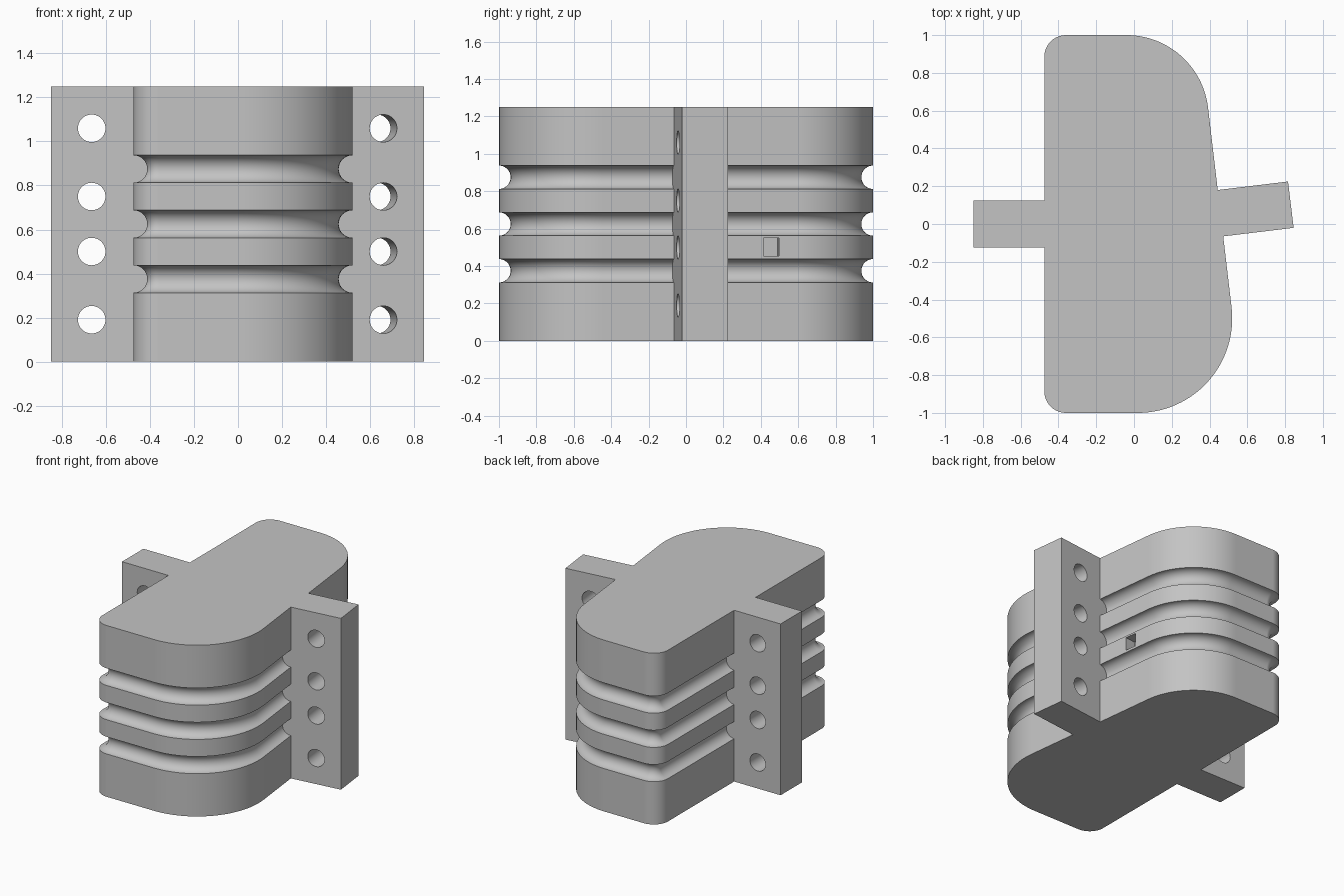
import bpy, bmesh
from math import sin, cos, pi, radians
from mathutils import Matrix, Vector

cube = bpy.data.objects.get("Cube")
if cube:
    bpy.data.objects.remove(cube, do_unlink=True)

HEIGHT = 1.25
TILT = radians(6.9)
R = 0.0625          # groove and bolt hole radius

grey = bpy.data.materials.new("plain_grey")
grey.use_nodes = True
grey.diffuse_color = (0.55, 0.55, 0.55, 1)
grey.node_tree.nodes["Principled BSDF"].inputs["Base Color"].default_value = (0.55, 0.55, 0.55, 1)


def make_object(name, bm):
    bmesh.ops.recalc_face_normals(bm, faces=bm.faces)
    mesh = bpy.data.meshes.new(name)
    bm.to_mesh(mesh)
    bm.free()
    mesh.materials.append(grey)
    obj = bpy.data.objects.new(name, mesh)
    bpy.context.collection.objects.link(obj)
    return obj


def boolean(target, tool, operation):
    """Apply a boolean, then discard the tool object."""
    mod = target.modifiers.new(operation, 'BOOLEAN')
    mod.operation, mod.object, mod.solver = operation, tool, 'EXACT'
    bpy.context.view_layer.objects.active = target
    bpy.ops.object.modifier_apply(modifier=mod.name)
    bpy.data.objects.remove(tool, do_unlink=True)


def box(name, size, matrix):
    bm = bmesh.new()
    bmesh.ops.create_cube(bm, size=1, matrix=matrix @ Matrix.Diagonal((*size, 1)))
    return make_object(name, bm)


def outline(inset):
    """Rounded body outline, moved inwards by inset."""
    corners = [  # centre x, centre y, radius, start and end angle, segments
        (0.02, -0.5, 0.5, -pi / 2, TILT, 28),
        (-0.04, 0.565, 0.435, TILT, pi / 2, 28),
        (-0.36, 0.885, 0.115, pi / 2, pi, 10),
        (-0.36, -0.885, 0.115, pi, 1.5 * pi, 10)]
    points = []
    for cx, cy, r, a, b, n in corners:
        for i in range(n + 1):
            t = a + (b - a) * i / n
            points.append((cx + (r - inset) * cos(t), cy + (r - inset) * sin(t)))
    return points


# Body: outline lofted upwards, drawn in at three half-round grooves
levels = [(0, 0)]
for z in (0.375, 0.625, 0.875):
    for i in range(17):
        t = pi * i / 16
        levels.append((z - R * cos(t), R * sin(t)))
levels.append((HEIGHT, 0))

bm = bmesh.new()
rings = [[bm.verts.new((x, y, z)) for x, y in outline(d)] for z, d in levels]
for low, high in zip(rings, rings[1:]):
    for i in range(len(low)):
        bm.faces.new((low[i - 1], low[i], high[i], high[i - 1]))
bm.faces.new(rings[0])
bm.faces.new(rings[-1])
body = make_object("grooved_block", bm)


# Bolt flanges: one square to the block, one square to its slanted side
def flange(name, inner, outer, angle, centre, hole_x):
    frame = Matrix.Translation(Vector(centre)) @ Matrix.Rotation(angle, 4, 'Z')
    middle = Matrix.Translation(((inner + outer) / 2, 0, HEIGHT / 2))
    obj = box(name, (abs(outer - inner), 0.247, HEIGHT), frame @ middle)
    bm = bmesh.new()
    for z in (0.19, 0.5, 0.75, 1.06):
        place = frame @ Matrix.Translation((hole_x, 0, z)) @ Matrix.Rotation(pi / 2, 4, 'X')
        bmesh.ops.create_cone(bm, cap_ends=True, segments=40, radius1=R, radius2=R,
                              depth=0.5, matrix=place)
    boolean(obj, make_object("hole_cutter", bm), 'DIFFERENCE')
    return obj


boolean(body, flange("left_flange", -0.85, -0.3, 0, (0, 0, 0), -0.665), 'UNION')
boolean(body, flange("right_flange", -0.2, 0.373, TILT, (0.46, 0.0575, 0), 0.187), 'UNION')

# Small square pocket in the slanted side
pocket = Matrix.Translation((0.40, 0.455, 0.502)) @ Matrix.Rotation(TILT, 4, 'Z')
boolean(body, box("pocket_cutter", (0.14, 0.085, 0.095), pocket), 'DIFFERENCE')

# Smooth curved faces, keeping hard edges and true flats
bpy.ops.object.select_all(action='DESELECT')
body.select_set(True)
bpy.context.view_layer.objects.active = body
bpy.ops.object.shade_smooth_by_angle(angle=radians(30))
weighted = body.modifiers.new("flat_sides", 'WEIGHTED_NORMAL')
weighted.keep_sharp = True
